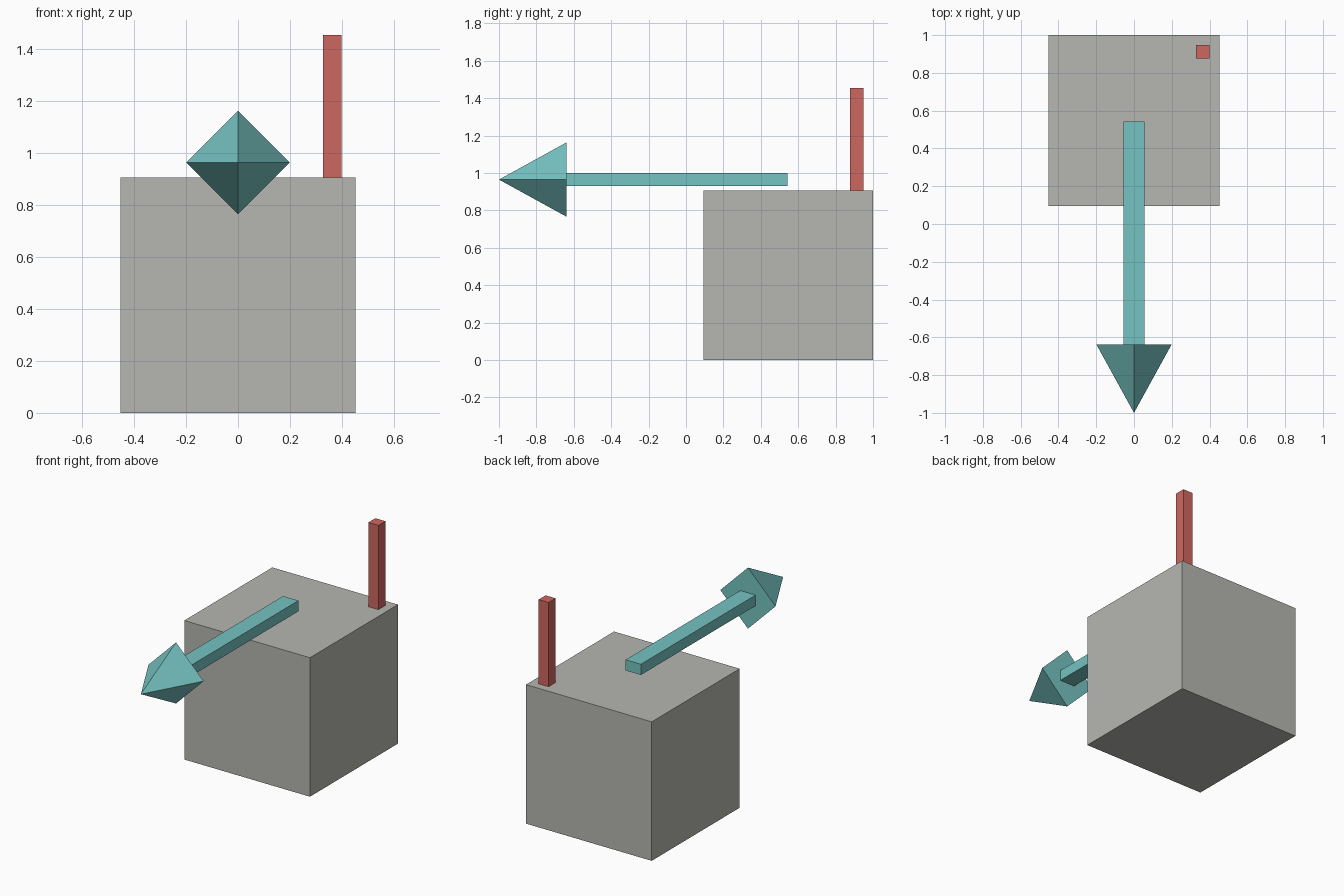
import bpy, bmesh, math
from mathutils import Matrix

if "Cube" in bpy.data.objects:
    bpy.data.objects.remove(bpy.data.objects["Cube"])


def material(name, rgb):
    """Flat colour from 0-255 display values, stored as linear."""
    m = bpy.data.materials.new(name)
    lin = [c / 255 / 12.92 if c < 11 else ((c / 255 + 0.055) / 1.055) ** 2.4 for c in rgb]
    m.diffuse_color = (*lin, 1)
    m.use_nodes = True
    m.node_tree.nodes["Principled BSDF"].inputs["Base Color"].default_value = m.diffuse_color
    return m


def make_object(name, bm, mat):
    mesh = bpy.data.meshes.new(name)
    bm.to_mesh(mesh)
    bm.free()
    mesh.materials.append(mat)
    obj = bpy.data.objects.new(name, mesh)
    bpy.context.collection.objects.link(obj)
    return obj


def box(name, lo, hi, mat):
    """Box between two opposite corners."""
    centre = [(a + b) / 2 for a, b in zip(lo, hi)]
    size = [b - a for a, b in zip(lo, hi)]
    bm = bmesh.new()
    bmesh.ops.create_cube(bm, size=1,
                          matrix=Matrix.Translation(centre) @ Matrix.Diagonal((*size, 1)))
    return make_object(name, bm, mat)


grey = material("warm grey", (182, 182, 177))
teal = material("teal", (117, 195, 193))
red = material("brick red", (207, 103, 96))

# Main block and the upright post at its back right corner
box("block", (-0.453, 0.094, 0), (0.453, 1.0, 0.906), grey)
box("post", (0.327, 0.876, 0.906), (0.399, 0.948, 1.455), red)

# Arrow floating just above the block, pointing forward
box("arrow_shaft", (-0.055, -0.638, 0.93), (0.055, 0.543, 1.0), teal)

# Four-sided arrow head, corners up, down, left and right
bm = bmesh.new()
bmesh.ops.create_cone(bm, cap_ends=True, segments=4, radius1=0.199, radius2=0, depth=0.362,
                      matrix=Matrix.Translation((0, -0.819, 0.965))
                      @ Matrix.Rotation(math.pi / 2, 4, 'X'))
bmesh.ops.remove_doubles(bm, verts=bm.verts, dist=1e-5)
make_object("arrow_head", bm, teal)
